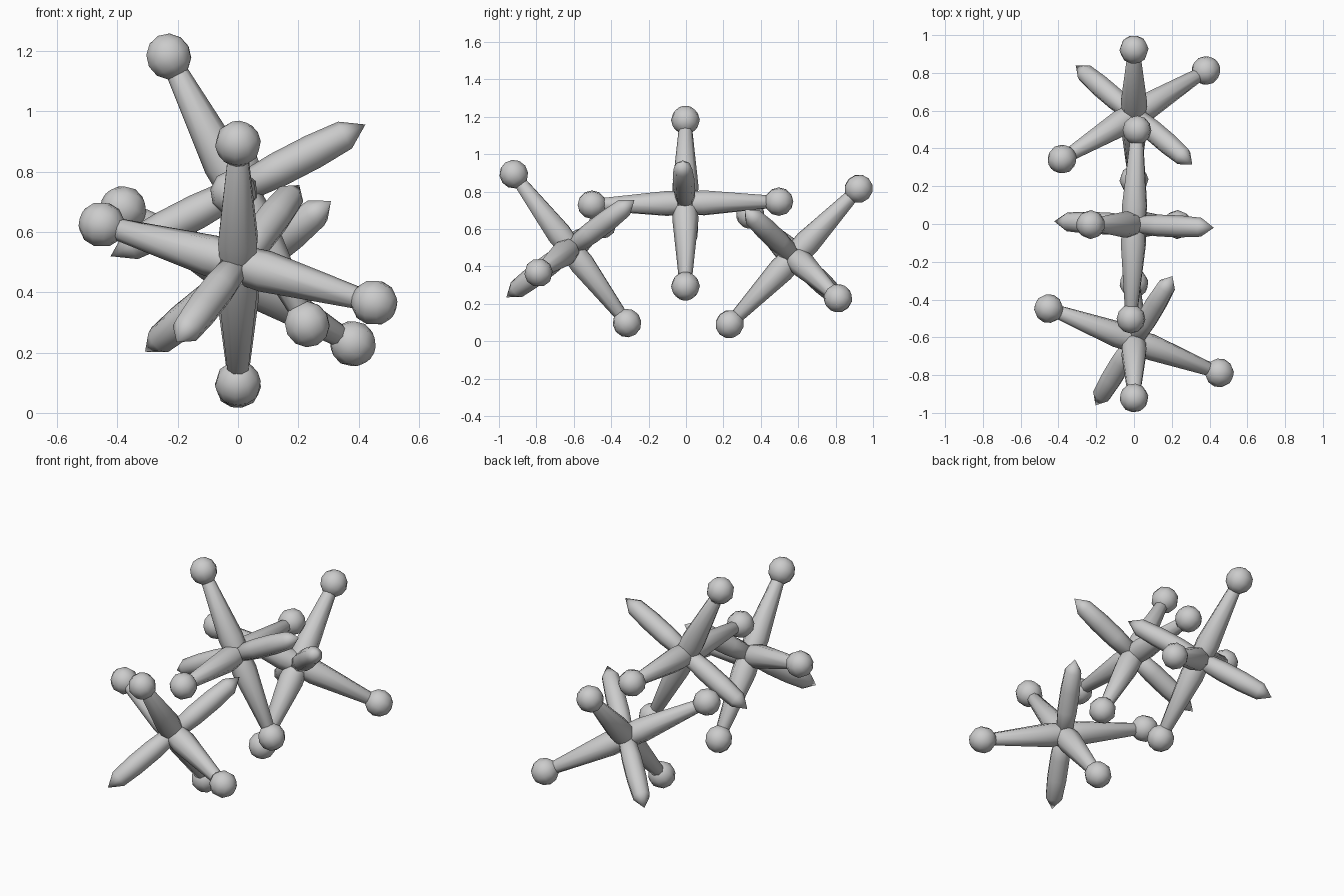
import bpy, bmesh, math
from mathutils import Vector, Matrix

if "Cube" in bpy.data.objects:
    bpy.data.objects.remove(bpy.data.objects["Cube"])

SIDES = 8


def lathe(bm, profile, frame, sides=SIDES):
    """Spin (radius, height) points about local z; radius 0 closes to a point."""
    rings = []
    for r, h in profile:
        if r == 0:
            rings.append([bm.verts.new(frame @ Vector((0, 0, h)))])
        else:
            rings.append([bm.verts.new(frame @ Vector((
                r * math.cos(2 * math.pi * i / sides),
                r * math.sin(2 * math.pi * i / sides), h))) for i in range(sides)])
    for a, b in zip(rings, rings[1:]):
        for i in range(sides):
            j = (i + 1) % sides
            quad = [a[i % len(a)], a[j % len(a)], b[j % len(b)], b[i % len(b)]]
            bm.faces.new(list(dict.fromkeys(quad)))


def frame_to(center, direction, side):
    """Frame at center with z along direction and x along side."""
    z = direction.normalized()
    x = (side - side.dot(z) * z).normalized()
    m = Matrix((x, z.cross(x), z)).transposed().to_4x4()
    m.translation = center
    return m


BALL_R, BALL_AT = 0.077, 0.5
ball_arm = [(0, 0), (0.066, 0.04), (0.07, 0.1), (0.036, 0.45), (0, 0.5)]
point_arm = [(0, 0), (0.05, 0.04), (0.058, 0.15), (0.058, 0.28), (0.05, 0.40), (0, 0.476)]
ball = [(BALL_R * math.sin(math.pi * i / 6) if 0 < i < 6 else 0,
         BALL_AT - BALL_R * math.cos(math.pi * i / 6)) for i in range(7)]


def jack(name, center, d1, d2):
    c, d1, d2 = Vector(center), Vector(d1).normalized(), Vector(d2)
    d2 = (d2 - d2.dot(d1) * d1).normalized()
    d3 = d1.cross(d2)
    bm = bmesh.new()
    # two ball-ended axes and one pointed axis
    for d, side in ((d1, d2), (-d1, d2), (d2, d3), (-d2, d3)):
        f = frame_to(c, d, side)
        lathe(bm, ball_arm, f)
        lathe(bm, ball, f, 10)
    for d in (d3, -d3):
        lathe(bm, point_arm, frame_to(c, d, d1))
    bmesh.ops.recalc_face_normals(bm, faces=bm.faces)
    me = bpy.data.meshes.new(name)
    bm.to_mesh(me)
    bm.free()
    ob = bpy.data.objects.new(name, me)
    bpy.context.collection.objects.link(ob)
    bpy.ops.object.select_all(action='DESELECT')
    ob.select_set(True)
    bpy.context.view_layer.objects.active = ob
    bpy.ops.object.shade_smooth_by_angle(angle=math.radians(50))


jack("front_jack", (0, -0.618, 0.495), (0, -0.302, 0.397), (0.455, -0.17, -0.132))
jack("middle_jack", (0, -0.003, 0.738), (-0.23, 0, 0.445), (0.02, 0.5, 0))
jack("back_jack", (0, 0.578, 0.453), (0, 0.345, 0.362), (0.38, 0.235, -0.222))
